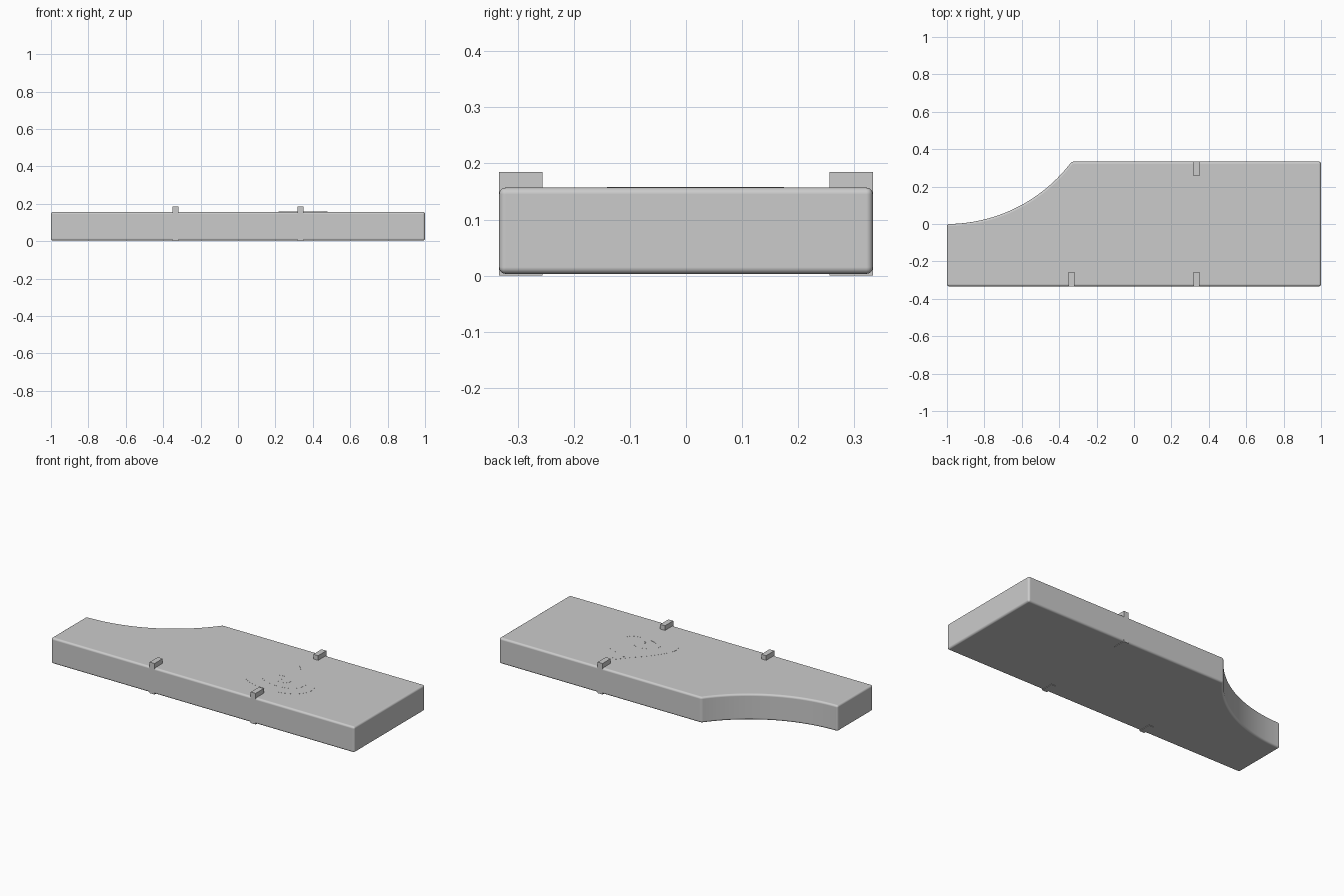
import bpy, bmesh, math
from mathutils import Vector

cube = bpy.data.objects.get("Cube")
if cube:
    bpy.data.objects.remove(cube, do_unlink=True)

grey = bpy.data.materials.new("plain grey")
grey.use_nodes = True
colour = (0.6, 0.6, 0.6, 1)
grey.diffuse_color = colour
grey.node_tree.nodes["Principled BSDF"].inputs["Base Color"].default_value = colour

W, BOTTOM, TOP, PEG_TOP = 1 / 3, 0.003, 0.157, 0.185


def prism(name, outline, z0, z1):
    """Extrude a flat outline (anticlockwise) from z0 to z1."""
    bm = bmesh.new()
    face = bm.faces.new([bm.verts.new((x, y, z0)) for x, y in outline])
    top = bmesh.ops.extrude_face_region(bm, geom=[face])["geom"]
    verts = [v for v in top if isinstance(v, bmesh.types.BMVert)]
    bmesh.ops.translate(bm, verts=verts, vec=(0, 0, z1 - z0))
    bmesh.ops.recalc_face_normals(bm, faces=bm.faces)
    mesh = bpy.data.meshes.new(name)
    bm.to_mesh(mesh)
    bm.free()
    mesh.materials.append(grey)
    obj = bpy.data.objects.new(name, mesh)
    bpy.context.collection.objects.link(obj)
    return obj


def smooth_path(points, steps=8):
    """Catmull-Rom curve through the points."""
    p = [Vector(q) for q in points]
    p = [2 * p[0] - p[1]] + p + [2 * p[-1] - p[-2]]
    out = []
    for a, b, c, d in zip(p, p[1:], p[2:], p[3:]):
        for i in range(steps):
            t = i / steps
            out.append(0.5 * (2 * b + (c - a) * t + (2 * a - 5 * b + 4 * c - d) * t ** 2
                              + (3 * b - a - 3 * c + d) * t ** 3))
    return out + [p[-2]]


# Board with a concave arc at the back of its right end
radius = 5 / 6
sweep = math.atan2(2 * W, radius - W)
arc = [(-1 + radius * math.sin(sweep * i / 32), radius - radius * math.cos(sweep * i / 32))
       for i in range(32, -1, -1)]
board = prism("board", [(-1, -W), (1, -W), (1, W)] + arc, BOTTOM, TOP)
bevel = board.modifiers.new("rounded edges", 'BEVEL')
bevel.width = 0.012
bevel.segments = 4
bevel.limit_method = 'ANGLE'
bevel.angle_limit = math.radians(30)
bevel.harden_normals = True
bpy.context.view_layer.objects.active = board
board.select_set(True)
bpy.ops.object.shade_smooth_by_angle(angle=math.radians(40))
board.select_set(False)

# Square pegs running through the edges
for name, x, side in (("front_right_peg", -W, -1), ("front_left_peg", W, -1), ("back_left_peg", W, 1)):
    y0, y1 = sorted((side * W, side * 0.256))
    prism(name, [(x - 0.016, y0), (x + 0.016, y0), (x + 0.016, y1), (x - 0.016, y1)], 0, PEG_TOP)

# Teardrop relief
half = smooth_path([(0, 0.21), (-0.06, 0.14), (-0.15, 0.04), (-0.21, -0.07),
                    (-0.18, -0.15), (-0.1, -0.195), (0, -0.207)])
drop = [(W + q.x, q.y) for q in half] + [(W - q.x, q.y) for q in half[-2:0:-1]]
prism("teardrop_relief", drop, TOP - 0.002, TOP + 0.0004)

# Swirl ribbon curling inside the teardrop
path = smooth_path([(0.32, 0.16), (0.38, 0.09), (0.455, -0.02), (0.44, -0.1), (0.35, -0.125),
                    (0.25, -0.1), (0.235, -0.04), (0.31, -0.005), (0.375, -0.04),
                    (0.36, -0.08), (0.31, -0.075), (0.33, -0.045)])
sides = ([], [])
for i, p in enumerate(path):
    d = (path[min(i + 1, len(path) - 1)] - path[max(i - 1, 0)]).normalized()
    n = Vector((-d.y, d.x)) * (0.022 - 0.018 * i / len(path))
    sides[0].append(p + n)
    sides[1].append(p - n)
prism("swirl_relief", sides[1] + sides[0][::-1], TOP - 0.002, TOP + 0.0008)
